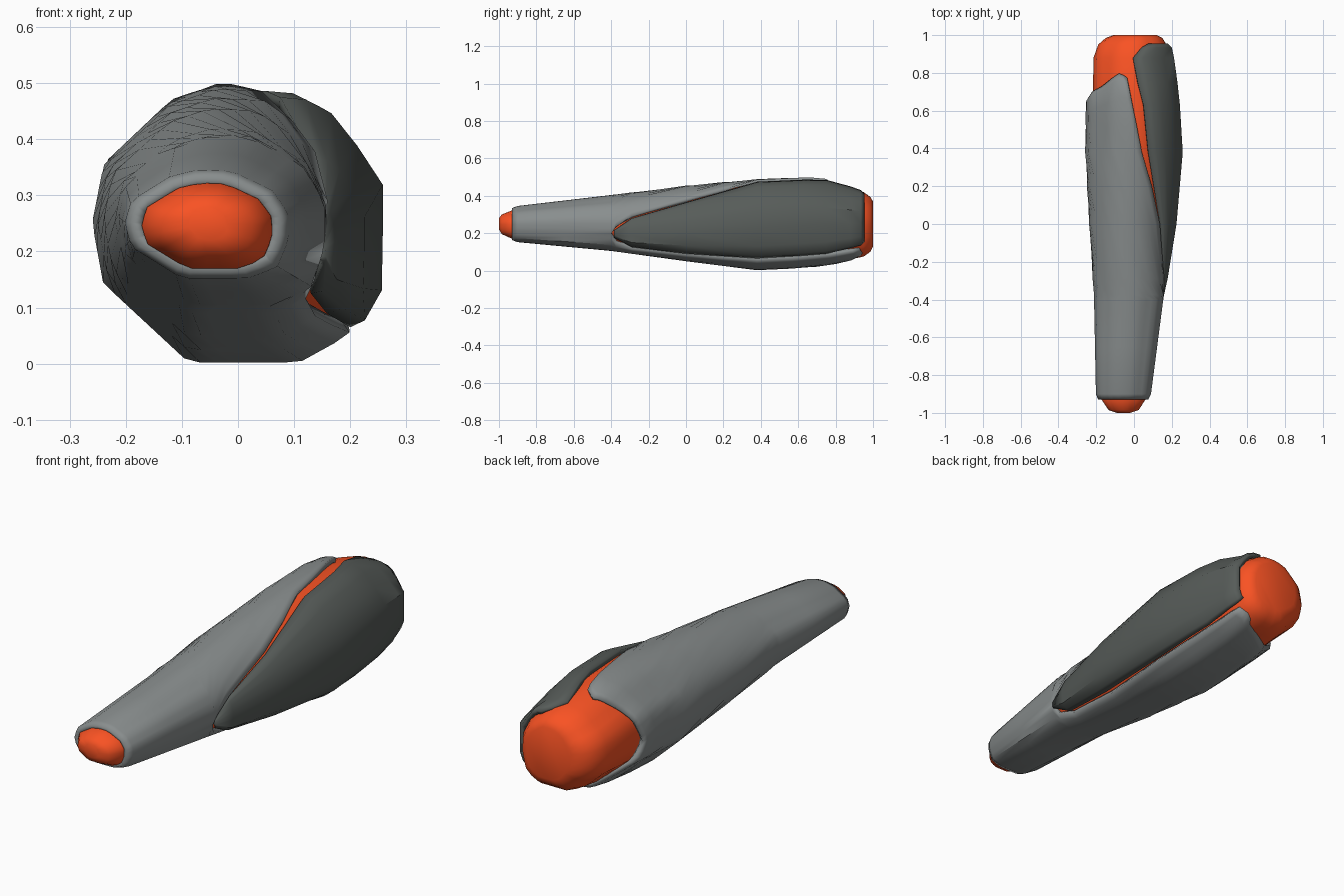
import bpy, bmesh, math
from mathutils import Vector

if "Cube" in bpy.data.objects:
    bpy.data.objects.remove(bpy.data.objects["Cube"])


def lerp_table(table, t):
    """Linear lookup in rows (key, value, value, ...)."""
    if t <= table[0][0]:
        return table[0][1:]
    for a, b in zip(table, table[1:]):
        if t <= b[0]:
            f = (t - a[0]) / (b[0] - a[0])
            return tuple(p + (q - p) * f for p, q in zip(a[1:], b[1:]))
    return table[-1][1:]


def colour(name, r, g, b):
    m = bpy.data.materials.new(name)
    m.diffuse_color = (r, g, b, 1)
    m.use_nodes = True
    m.node_tree.nodes["Principled BSDF"].inputs["Base Color"].default_value = m.diffuse_color
    return m


# Rounded faceted cross-section shared by shell and core (unit box)
SECTION = [(.3, .98), (-.1, 1), (-.44, .88), (-.92, .43), (-1, .02), (-.92, -.42),
           (-.3, -1), (.5, -1), (.86, -.8), (1, -.3), (1, .2), (.8, .62)]


def section_point(angle, box):
    d = Vector((math.cos(angle), math.sin(angle)))
    r = 1
    for p, q in zip(SECTION, SECTION[1:] + SECTION[:1]):
        p, e = Vector(p), Vector(q) - Vector(p)
        den = d.x * e.y - d.y * e.x
        if abs(den) < 1e-9:
            continue
        t = (p.x * e.y - p.y * e.x) / den
        u = (p.x * d.y - p.y * d.x) / den
        if t > 0 and -1e-6 <= u <= 1 + 1e-6:
            r = t
            break
    l, rt, b, tp = box
    return (l + rt) / 2 + d.x * r * (rt - l) / 2, (b + tp) / 2 + d.y * r * (tp - b) / 2


def grid_object(name, rows, material, closed=False, thickness=0):
    bm = bmesh.new()
    vs = [[bm.verts.new(p) for p in row] for row in rows]
    n = len(rows[0])
    for a, b in zip(vs, vs[1:]):
        for i in range(n if closed else n - 1):
            j = (i + 1) % n
            bm.faces.new((a[i], a[j], b[j], b[i]))
    if closed:
        bm.faces.new(vs[0])
        bm.faces.new(vs[-1])
    bmesh.ops.remove_doubles(bm, verts=bm.verts[:], dist=.0005)
    bmesh.ops.recalc_face_normals(bm, faces=bm.faces[:])
    axis = Vector((-.02, 0, .25))
    facing = 0
    for f in bm.faces:
        c = f.calc_center_median() - axis
        facing += f.normal.dot(Vector((c.x, 0, c.z))) * f.calc_area()
    if facing < 0:
        bmesh.ops.reverse_faces(bm, faces=bm.faces[:])
    me = bpy.data.meshes.new(name)
    bm.to_mesh(me)
    bm.free()
    ob = bpy.data.objects.new(name, me)
    bpy.context.collection.objects.link(ob)
    if thickness:
        m = ob.modifiers.new("thickness", 'SOLIDIFY')
        m.thickness, m.offset = thickness, -1
    me.materials.append(material)
    bpy.ops.object.select_all(action='DESELECT')
    ob.select_set(True)
    bpy.context.view_layer.objects.active = ob
    bpy.ops.object.shade_smooth_by_angle(angle=math.radians(40))


# Main shell: wraps fully at the front, opens along the right side
HULL = [(-.93, -.19, .075, .163, .335), (-.9, -.202, .09, .152, .346),
        (-.4, -.212, .155, .105, .405), (0, -.24, .18, .05, .455),
        (.38, -.26, .232, .002, .49), (.66, -.255, .23, .015, .5),
        (.8, -.235, .215, .035, .485), (.95, -.2, .195, .07, .45)]
GAP = [(-.4, -22, -22), (-.375, -8, -38), (-.29, 13, -47), (0, 38, -46),
       (.38, 77, -42), (.6, 87, -42), (.78, 97, -42)]
BACK_EDGE = [(0, .775), (.05, .8), (.2, .725), (.4, .66), (.55, .73), (.8, .88), (.94, .945), (1, .93)]
COLS = 36
rows = []
for y0, f in [(y, 0) for y in (-.93, -.9, -.65, -.4, -.375, -.29, 0, .2, .38)] + \
             [(.38, f) for f in (.35, .7, .93, 1)]:
    row = []
    for i in range(COLS + 1):
        s = i / COLS
        y = y0 + (lerp_table(BACK_EDGE, s)[0] - y0) * f
        top, bot = lerp_table(GAP, y0 if f == 0 else y0 + (.775 - y0) * f)
        x, z = section_point(math.radians(top + (360 + bot - top) * s), lerp_table(HULL, y))
        if f == 1:
            x, z = -.02 + (x + .02) * .95, .25 + (z - .25) * .95
        row.append((x, y, z))
    rows.append(row)
grid_object("main_shell", rows, colour("grey", .25, .27, .27), thickness=.025)

# Side plate: y, top edge x/z, outer x, bottom edge x/z
PLATE = [(-.385, .147, .215, .157, .149, .175), (-.29, .15, .28, .178, .13, .125),
         (0, .137, .365, .225, .158, .09), (.38, .075, .475, .258, .2, .065),
         (.63, .05, .486, .243, .198, .08), (.75, .02, .485, .23, .19, .09),
         (.88, -.005, .45, .212, .18, .12), (.935, .04, .43, .2, .17, .135),
         (.955, .075, .41, .18, .155, .155)]
UPPER = [(0, 0), (.25, .01), (.5, .07), (.75, .21), (1, .38)]
LOWER = [(1, .6), (.97, .84), (.45, .97), (0, 1)]
rows = []
for y, tx, tz, ox, bx, bz in PLATE:
    row = [(tx + (ox - tx) * u, y, tz + (bz - tz) * v) for u, v in UPPER]
    row += [(bx + (ox - bx) * u, y, tz + (bz - tz) * v) for u, v in LOWER]
    rows.append(row)
grid_object("side_plate", rows, colour("dark_grey", .095, .107, .1), thickness=.022)

# Inner core: visible at both ends and in the gap
CORE = [(-1, -.09, -.02, .22, .28), (-.985, -.135, .025, .195, .3), (-.93, -.172, .06, .17, .322),
        (-.85, -.17, .065, .17, .325), (-.4, -.19, .135, .12, .39), (0, -.22, .163, .065, .44),
        (.38, -.24, .21, .02, .478), (.7, -.218, .195, .035, .474), (.88, -.215, .185, .06, .44),
        (.95, -.19, .172, .075, .42), (.985, -.15, .15, .1, .395), (1, -.11, .12, .13, .37)]
rows = []
for y, *box in CORE:
    pts = [section_point(2 * math.pi * i / 28, box) for i in range(28)]
    rows.append([(x, y, z) for x, z in pts])
grid_object("inner_core", rows, colour("orange", .95, .085, .017), closed=True)
